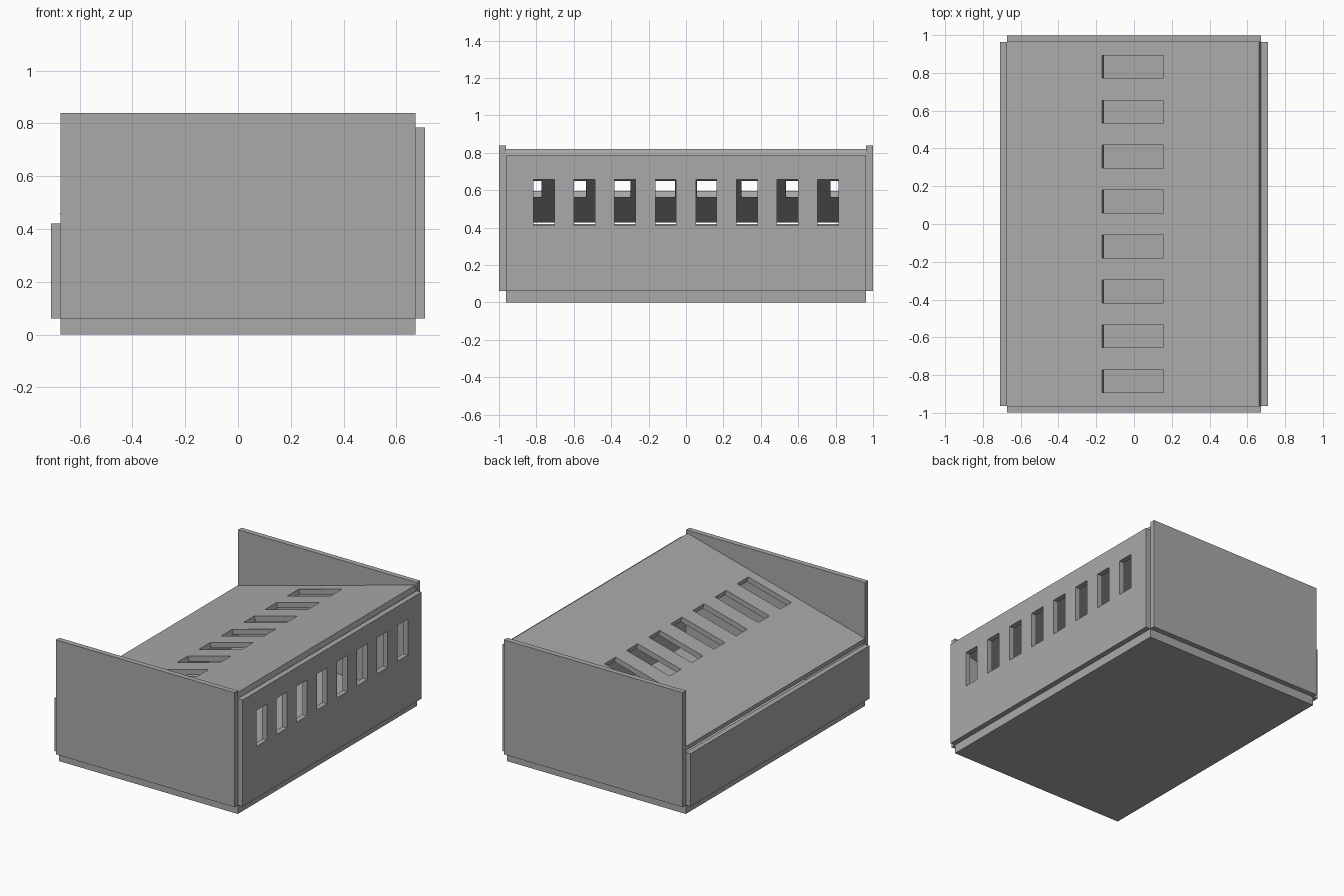
import bpy
import math

cube = bpy.data.objects.get("Cube")
if cube:
    bpy.data.objects.remove(cube, do_unlink=True)

grey = bpy.data.materials.new("plain_grey")
grey.use_nodes = True
COLOUR = (0.4, 0.4, 0.4, 1)
grey.diffuse_color = COLOUR
grey.node_tree.nodes["Principled BSDF"].inputs["Base Color"].default_value = COLOUR


def box(name, centre, size):
    """Flat-shaded box with its size baked into the mesh."""
    bpy.ops.mesh.primitive_cube_add(size=1, location=centre)
    ob = bpy.context.object
    ob.name = name
    ob.scale = size
    bpy.ops.object.transform_apply(location=False, rotation=False, scale=True)
    ob.data.materials.append(grey)
    return ob


def cut_slots(panel, centre, size, pitch, count=8):
    """Cut an evenly spaced row of slots along y."""
    x, y, z = centre
    cutters = [box("slot_cutter", (x, y + (i - (count - 1) / 2) * pitch, z), size)
               for i in range(count)]
    bpy.ops.object.select_all(action="DESELECT")
    for c in cutters:
        c.select_set(True)
    cutter = cutters[0]
    bpy.context.view_layer.objects.active = cutter
    bpy.ops.object.join()
    cutter.hide_render = True
    mod = panel.modifiers.new("slots", "BOOLEAN")
    mod.operation = "DIFFERENCE"
    mod.solver = "EXACT"
    mod.object = cutter
    bpy.context.view_layer.objects.active = panel
    bpy.ops.object.modifier_apply(modifier=mod.name)
    bpy.data.objects.remove(cutter, do_unlink=True)


T = 0.036            # sheet thickness
HX, HY = 0.673, 0.963  # half size of the base
FLOOR = 0.06         # height of the base slab


def wall(name, x, y, width, depth, top):
    return box(name, (x, y, (FLOOR + top) / 2), (width, depth, top - FLOOR))


# Base slab
box("base", (0, 0, FLOOR / 2), (2 * HX, 2 * HY, FLOOR))

# Tall end panels
for name, side in (("front_panel", -1), ("back_panel", 1)):
    wall(name, 0, side * (HY + T / 2), 2 * HX, T, 0.84)

# Low wall, and tall wall with slots
wall("right_wall", -HX - T / 2, 0, T, 2 * HY, 0.42)
tall = wall("left_wall", HX + T / 2, 0, T, 2 * HY, 0.785)
cut_slots(tall, (HX + T / 2, 0, 0.535), (0.2, 0.112, 0.246), 0.2167)

# Sloping lid with slots, cut flat and then tilted
lid = box("lid", (0, 0, 0), (1.384, 2 * HY, T))
cut_slots(lid, (0, 0, 0), (0.336, 0.12, 0.2), 0.238)
lid.rotation_euler.y = -math.radians(15)
lid.location = (-0.002, 0, 0.6226)
